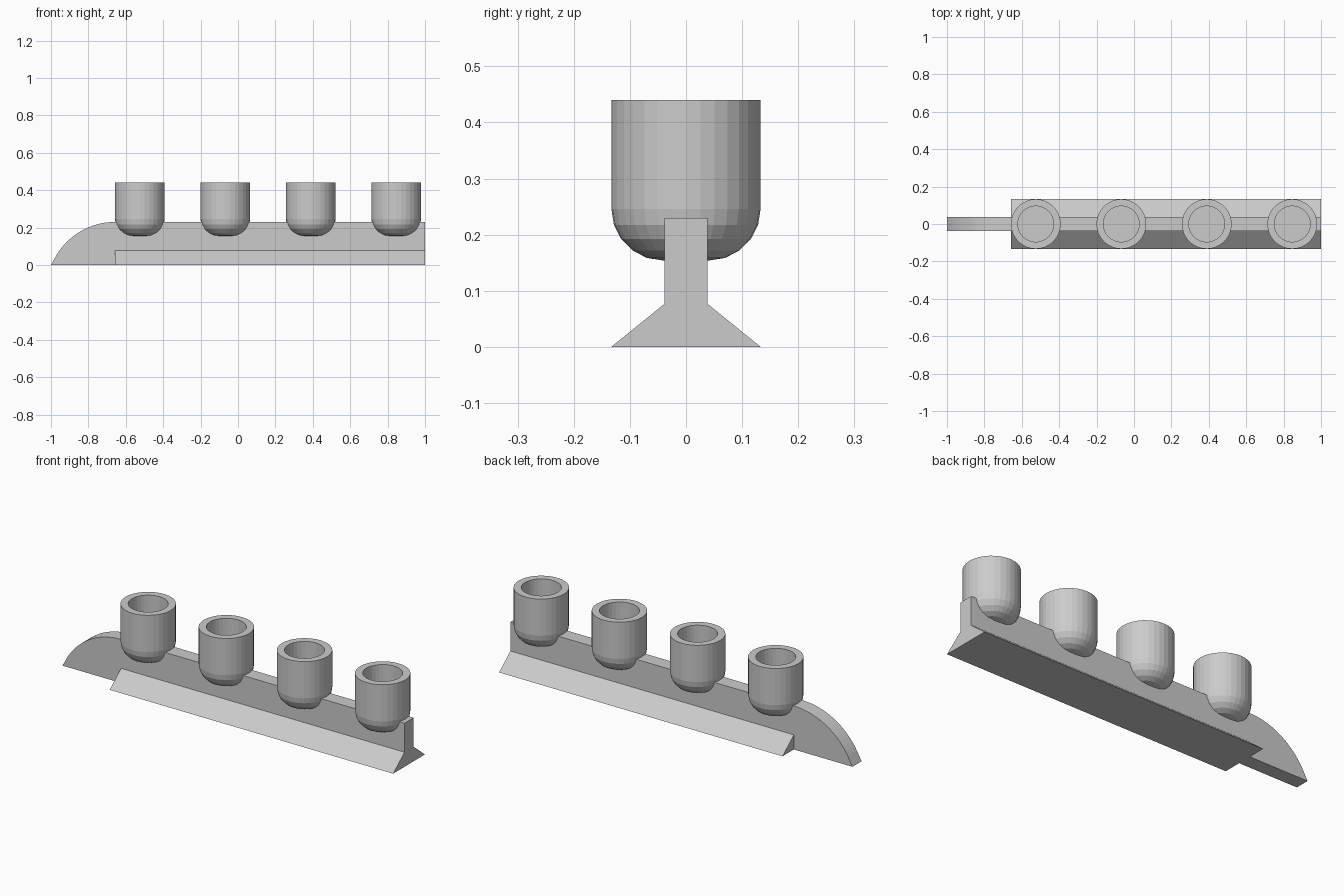
import bpy, bmesh, math
from mathutils import Vector

if "Cube" in bpy.data.objects:
    bpy.data.objects.remove(bpy.data.objects["Cube"])


def finish(name, bm):
    bmesh.ops.recalc_face_normals(bm, faces=bm.faces)
    mesh = bpy.data.meshes.new(name)
    bm.to_mesh(mesh)
    bm.free()
    obj = bpy.data.objects.new(name, mesh)
    bpy.context.collection.objects.link(obj)
    return obj


def prism(name, points, offset):
    """Extrude a closed 3D outline along an offset."""
    bm = bmesh.new()
    face = bm.faces.new([bm.verts.new(p) for p in points])
    ext = bmesh.ops.extrude_face_region(bm, geom=[face], use_keep_orig=True)
    verts = [g for g in ext["geom"] if isinstance(g, bmesh.types.BMVert)]
    bmesh.ops.translate(bm, verts=verts, vec=Vector(offset))
    return finish(name, bm)


def lathe(name, profile, sides=32):
    """Spin an (r, z) profile that starts and ends on the axis."""
    bm = bmesh.new()
    verts = [bm.verts.new((r, 0, z)) for r, z in profile]
    edges = [bm.edges.new(pair) for pair in zip(verts, verts[1:])]
    bmesh.ops.spin(bm, geom=verts + edges, axis=(0, 0, 1), cent=(0, 0, 0),
                   angle=math.tau, steps=sides)
    bmesh.ops.remove_doubles(bm, verts=bm.verts, dist=1e-5)
    return finish(name, bm)


T, H = 0.038, 0.23          # spine half thickness and height
START = -0.657              # where the base flare begins

# Upright spine with an arched nose
R = 0.366
a0 = math.asin((H - R) / R)
nose = []
a_end = math.atan2(R - H, 1 + START)
for i in range(17):
    a = a_end + (math.pi / 2 - a_end) * i / 16
    nose.append((START - R * math.cos(a), -T, H - R + R * math.sin(a)))
nose[0] = (-1, -T, 0)
prism("spine", nose + [(1, -T, H), (1, -T, 0)], (0, 2 * T, 0))

# Sloped foot on both sides of the spine
foot = prism("base_flare",
             [(START, -0.133, 0), (START, -T, 0.077), (START, -T, 0)],
             (1 - START, 0, 0))
mirror = foot.modifiers.new("mirror", "MIRROR")
mirror.use_axis = (False, True, False)

# Four hollow cups with rounded bottoms
RC, ZB, F = 0.133, 0.154, 0.092
bowl = [(RC - F + F * math.sin(t), ZB + F - F * math.cos(t))
        for t in (math.pi / 2 * i / 5 for i in range(6))]
profile = [(0, ZB)] + bowl + [(RC, 0.44), (0.096, 0.44), (0.096, 0.24), (0, 0.24)]
for i in range(4):
    cup = lathe(f"cup_{i + 1}", profile)
    cup.location.x = -0.525 + 0.457 * i
